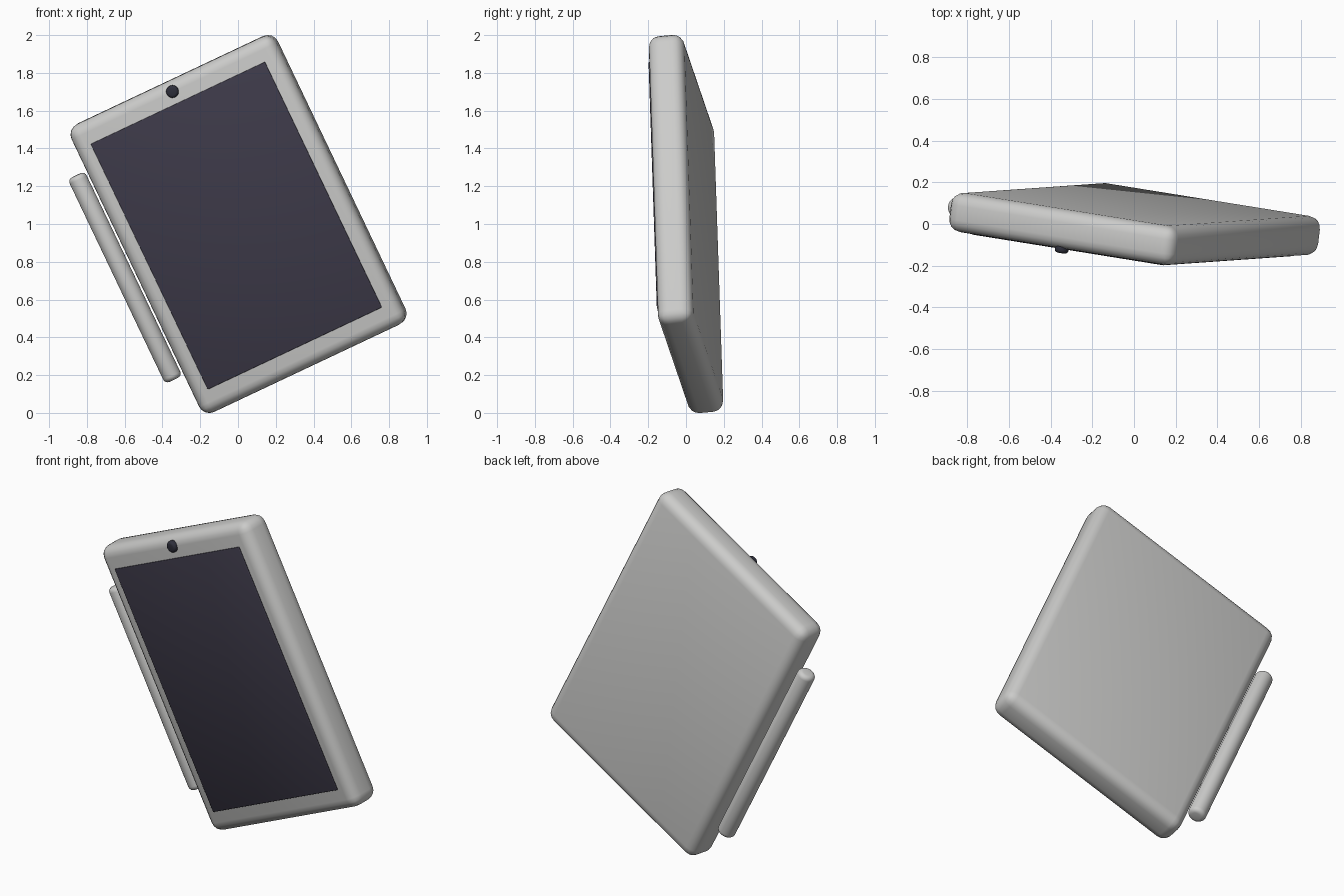
import bpy
from mathutils import Matrix, Vector

cube = bpy.data.objects.get("Cube")
if cube:
    bpy.data.objects.remove(cube, do_unlink=True)


def material(name, color):
    m = bpy.data.materials.new(name)
    m.use_nodes = True
    m.diffuse_color = (*color, 1)
    m.node_tree.nodes["Principled BSDF"].inputs["Base Color"].default_value = (*color, 1)
    return m


light_grey = material("light grey", (0.6, 0.6, 0.59))
dark_glass = material("dark glass", (0.048, 0.043, 0.068))
lens_black = material("lens blue black", (0.028, 0.029, 0.045))

# Tilted frame of the tablet: across, up its length, out of the screen
across = Vector((0.895, -0.144, 0.422)).normalized()
along = Vector((-0.433, -0.03, 0.901))
along = (along - along.dot(across) * across).normalized()
outward = across.cross(along)
tilt = Matrix((across, along, outward)).transposed().to_4x4()
frame = Matrix.Translation((0.003, 0, 1)) @ tilt


def finish(name, mat, local, bevel, segments, angle=0.6):
    """Name, place in the tilted frame, round the edges and smooth."""
    ob = bpy.context.object
    ob.name = ob.data.name = name
    ob.data.materials.append(mat)
    ob.matrix_world = frame @ local
    bpy.ops.object.shade_smooth()
    mod = ob.modifiers.new("rounded edges", 'BEVEL')
    mod.width = bevel
    mod.segments = segments
    mod.limit_method = 'ANGLE'
    mod.angle_limit = angle
    return ob


def box(name, mat, size, z, bevel, segments):
    bpy.ops.mesh.primitive_cube_add(size=1)
    bpy.context.object.data.transform(Matrix.Diagonal((*size, 1)))
    return finish(name, mat, Matrix.Translation((0, 0, z)), bevel, segments)


def rod(name, mat, radius, depth, local, bevel, segments):
    bpy.ops.mesh.primitive_cylinder_add(radius=radius, depth=depth, vertices=32)
    return finish(name, mat, local, bevel, segments)


# Slab body with rounded edges
box("tablet_body", light_grey, (1.212, 1.688, 0.19), 0, 0.06, 4)

# Thin screen plate standing just proud of the front
screen = box("screen", dark_glass, (1.03, 1.44, 0.009), 0.0995, 0.004, 2)

# Camera button above the screen
rod("camera", lens_black, 0.033, 0.04,
    Matrix.Translation((0, 0.787, 0.096)), 0.014, 3)

# Stylus lying along the tablet's right edge
rod("stylus", light_grey, 0.05, 1.2,
    Matrix.Translation((-0.672, 0, 0)) @ Matrix.Rotation(1.5708, 4, 'X'), 0.025, 4)
